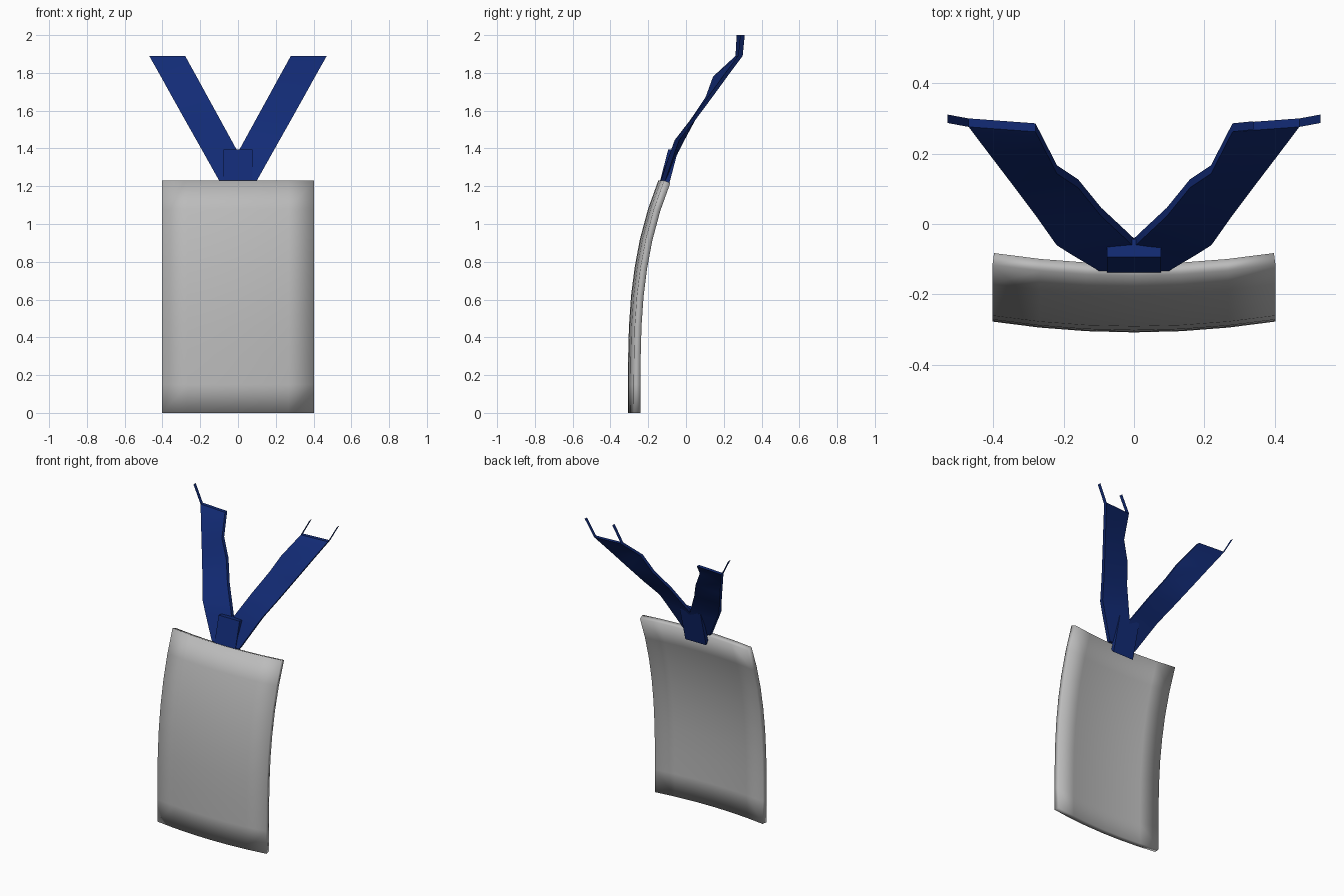
import bpy
from math import radians

cube = bpy.data.objects.get("Cube")
if cube:
    bpy.data.objects.remove(cube)


def material(name, color):
    mat = bpy.data.materials.new(name)
    mat.use_nodes = True
    mat.diffuse_color = color
    mat.node_tree.nodes["Principled BSDF"].inputs["Base Color"].default_value = color
    return mat


GREY = material("light grey", (0.5, 0.5, 0.5, 1))
BLUE = material("navy blue", (0.006, 0.024, 0.18, 1))


def add_mesh(name, verts, faces, mat):
    mesh = bpy.data.meshes.new(name)
    mesh.from_pydata(verts, [], faces)
    mesh.materials.append(mat)
    obj = bpy.data.objects.new(name, mesh)
    bpy.context.collection.objects.link(obj)
    return obj


def grid_faces(rows, cols):
    return [(r * cols + c, r * cols + c + 1, (r + 1) * cols + c + 1, (r + 1) * cols + c)
            for r in range(rows - 1) for c in range(cols - 1)]


def smooth(obj, angle):
    bpy.ops.object.select_all(action="DESELECT")
    obj.select_set(True)
    bpy.context.view_layer.objects.active = obj
    bpy.ops.object.shade_smooth_by_angle(angle=radians(angle))


# Card: sheet curved across its width and along its height
PROFILE = [(0, -0.307), (0.15, -0.308), (0.31, -0.306), (0.46, -0.302), (0.62, -0.291),
           (0.77, -0.272), (0.92, -0.244), (1.08, -0.201), (1.23, -0.147)]
COLS = 7
verts = []
for z, y in PROFILE:
    for c in range(COLS):
        x = -0.402 + 0.804 * c / (COLS - 1)
        verts.append((x, y + 0.19 * x * x, z))
card = add_mesh("card", verts, grid_faces(len(PROFILE), COLS), GREY)
thick = card.modifiers.new("thickness", "SOLIDIFY")
thick.thickness = 0.036
thick.offset = -1
card.data.shade_smooth()

# Straps: rows of (z, inner x, inner y, outer x, outer y) on the front surface
ROWS = [(1.23, 0, -0.137, 0.10, -0.133), (1.38, 0, -0.065, 0.184, -0.083),
        (1.444, 0.035, -0.032, 0.22, -0.06), (1.55, 0.093, 0.022, 0.28, 0.025),
        (1.67, 0.159, 0.103, 0.347, 0.114), (1.78, 0.219, 0.143, 0.408, 0.194),
        (1.89, 0.28, 0.262, 0.47, 0.276)]
DEPTH = 0.024


def strap(name, side):
    verts = []
    for back in (0, DEPTH):
        for z, xi, yi, xo, yo in ROWS:
            verts += [(side * xi, yi + back, z), (side * xo, yo + back, z)]
    n = 2 * len(ROWS)
    front = grid_faces(len(ROWS), 2)
    faces = front + [tuple(i + n for i in reversed(f)) for f in front]
    for i in range(0, n - 2, 2):
        faces.append((i, i + 2, i + 2 + n, i + n))
        faces.append((i + 1, i + 1 + n, i + 3 + n, i + 3))
    faces += [(0, n, n + 1, 1), (n - 2, n - 1, 2 * n - 1, 2 * n - 2)]
    if side < 0:
        faces = [tuple(reversed(f)) for f in faces]
    smooth(add_mesh(name, verts, faces, BLUE), 40)


def strip(name, side, x, y, top_y):
    # thin side band running on past the strap end
    low, high = (side * x, 1.89), (side * (x + 0.06), 2.0)
    add_mesh(name, [(low[0], y, low[1]), (low[0], y + DEPTH, low[1]),
                    (high[0], top_y + DEPTH, high[1]), (high[0], top_y, high[1])],
             [(0, 1, 2, 3)], BLUE)


for label, side in (("left", 1), ("right", -1)):
    strap(label + "_strap", side)
    strip(label + "_outer_strip", side, 0.47, 0.276, 0.287)
strip("left_inner_strip", 1, 0.28, 0.262, 0.268)

# Clasp: slanted block around the strap joint
SECTION = [(-0.142, 1.21), (-0.094, 1.395), (-0.042, 1.39), (-0.103, 1.16)]
verts = [(x, y, z) for x in (-0.077, 0.077) for y, z in SECTION]
sides = [(i, i + 4, (i + 1) % 4 + 4, (i + 1) % 4) for i in range(4)]
add_mesh("clasp", verts, sides + [(0, 1, 2, 3), (7, 6, 5, 4)], BLUE)
